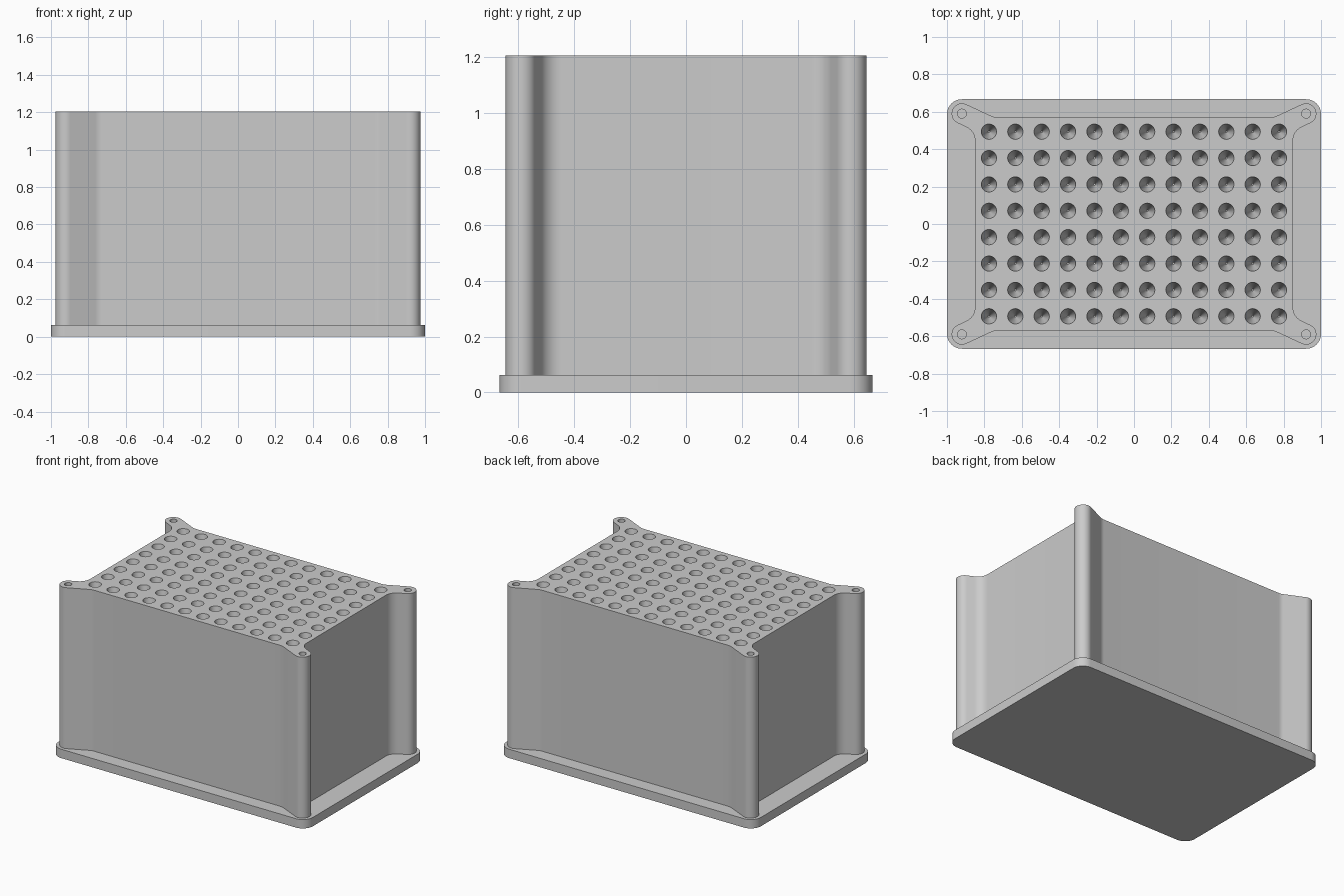
import bpy, bmesh
from math import sin, cos, tan, radians
from mathutils import Vector, Matrix

if "Cube" in bpy.data.objects:
    bpy.data.objects.remove(bpy.data.objects["Cube"], do_unlink=True)

grey = bpy.data.materials.new("light_grey")
grey.use_nodes = True
colour = (0.6, 0.6, 0.6, 1)
grey.diffuse_color = colour
grey.node_tree.nodes["Principled BSDF"].inputs["Base Color"].default_value = colour

BASE_TOP, TOP = 0.063, 1.205
BOLT = Vector((0.92, 0.59))
BOSS_R = 0.055


def arc(centre, radius, start, end, steps):
    """Points on an arc, angles in degrees."""
    angles = [radians(start + (end - start) * i / steps) for i in range(steps + 1)]
    return [centre + radius * Vector((cos(a), sin(a))) for a in angles]


def mirrored_outline(quarter):
    """Closed loop from the +x +y quarter, listed anticlockwise."""
    loop = []
    for sx, sy in ((1, 1), (-1, 1), (-1, -1), (1, -1)):
        points = [Vector((p.x * sx, p.y * sy)) for p in quarter]
        loop += points if sx * sy > 0 else points[::-1]
    return loop


def make_object(name, bm):
    mesh = bpy.data.meshes.new(name)
    bmesh.ops.recalc_face_normals(bm, faces=bm.faces)
    bm.to_mesh(mesh)
    bm.free()
    mesh.materials.append(grey)
    obj = bpy.data.objects.new(name, mesh)
    bpy.context.collection.objects.link(obj)
    return obj


def extrude_outline(name, loop, z0, z1):
    bm = bmesh.new()
    face = bm.faces.new([bm.verts.new((p.x, p.y, z0)) for p in loop])
    result = bmesh.ops.extrude_face_region(bm, geom=[face])
    verts = [v for v in result["geom"] if isinstance(v, bmesh.types.BMVert)]
    bmesh.ops.translate(bm, vec=(0, 0, z1 - z0), verts=verts)
    if not any(f.normal.z < -0.9 for f in bm.faces) and face not in bm.faces:
        bm.faces.new([v for v in bm.verts if v.co.z == z0])
    return make_object(name, bm)


def select_only(obj):
    bpy.ops.object.select_all(action='DESELECT')
    obj.select_set(True)
    bpy.context.view_layer.objects.active = obj


# Base plate with rounded corners
corner_r = 0.08
base = extrude_outline(
    "base_plate",
    mirrored_outline(arc(Vector((1 - corner_r, 0.667 - corner_r)), corner_r, 0, 90, 12)),
    0, BASE_TOP)

# Body outline: straight walls flaring through fillets into round corner bosses
SLOPE, FILLET, SIDE_X, FRONT_Y = 25, 0.08, 0.85, 0.57
t = tan(radians(SLOPE))
side_tangent = BOLT + BOSS_R * Vector((cos(radians(SLOPE - 90)), sin(radians(SLOPE - 90))))
front_tangent = BOLT + BOSS_R * Vector((cos(radians(SLOPE + 90)), sin(radians(SLOPE + 90))))
side_corner_y = side_tangent.y - (side_tangent.x - SIDE_X) * t
front_corner_x = front_tangent.x - (front_tangent.y - FRONT_Y) / t
side_centre = Vector((SIDE_X + FILLET,
                      side_corner_y - FILLET * tan(radians((90 - SLOPE) / 2))))
front_centre = Vector((front_corner_x - FILLET * tan(radians(SLOPE / 2)),
                       FRONT_Y + FILLET))
quarter = (arc(side_centre, FILLET, 180, 90 + SLOPE, 10)
           + arc(BOLT, BOSS_R, SLOPE - 90, SLOPE + 90, 24)
           + arc(front_centre, FILLET, SLOPE - 90, -90, 5))
body = extrude_outline("well_block", mirrored_outline(quarter), BASE_TOP, TOP)

# Cutters: tapered wells in a grid, and a bolt hole in every boss
cut = bmesh.new()


def add_cutter(x, y, bottom_r, top_r, depth):
    over = 0.01
    wide = top_r + (top_r - bottom_r) * over / depth
    bmesh.ops.create_cone(
        cut, cap_ends=True, segments=28, radius1=bottom_r, radius2=wide,
        depth=depth + over,
        matrix=Matrix.Translation((x, y, TOP + (over - depth) / 2)))


PITCH = 0.141
for col in range(12):
    for row in range(8):
        add_cutter((col - 5.5) * PITCH, (row - 3.5) * PITCH, 0.005, 0.041, 0.2)
for sx in (-1, 1):
    for sy in (-1, 1):
        add_cutter(sx * BOLT.x, sy * BOLT.y, 0.024, 0.024, 0.25)
cutter = make_object("hole_cutter", cut)
cutter.hide_render = True

# Cut the holes and drop the helper
mod = body.modifiers.new("holes", 'BOOLEAN')
mod.operation = 'DIFFERENCE'
mod.solver = 'EXACT'
mod.object = cutter
select_only(body)
bpy.ops.object.modifier_apply(modifier=mod.name)
bpy.data.objects.remove(cutter, do_unlink=True)

# Smooth the curved walls, keep the rims sharp
for obj in (base, body):
    select_only(obj)
    bpy.ops.object.shade_smooth_by_angle(angle=radians(30))
